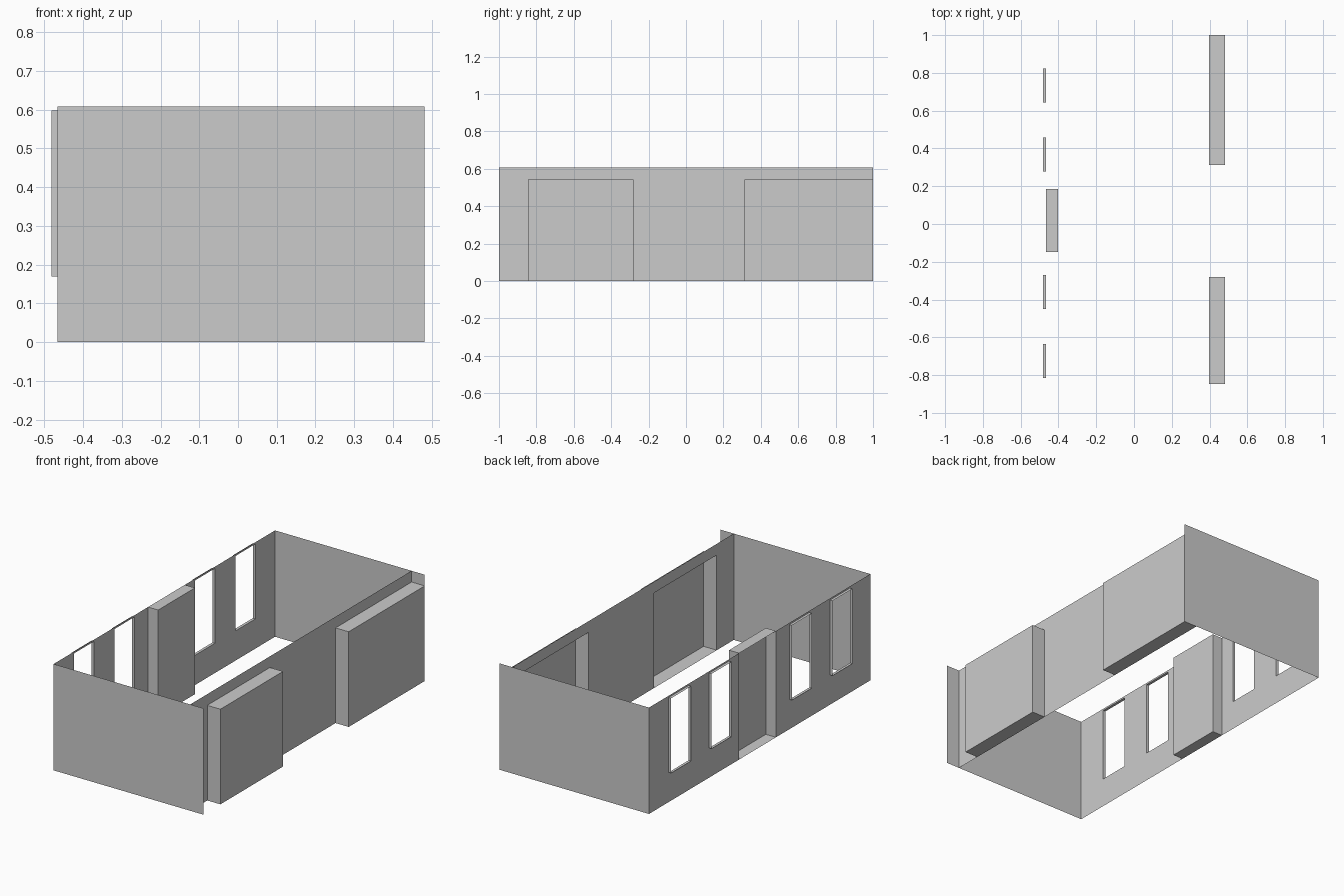
import bpy, bmesh

if "Cube" in bpy.data.objects:
    bpy.data.objects.remove(bpy.data.objects["Cube"])

H = 0.608                                   # wall height
LEFT, RIGHT, OUTER = -0.466, 0.398, 0.481   # wall planes in x


def make(name, quads):
    bm = bmesh.new()
    for q in quads:
        bm.faces.new([bm.verts.new(p) for p in q])
    bmesh.ops.remove_doubles(bm, verts=bm.verts, dist=1e-4)
    bmesh.ops.recalc_face_normals(bm, faces=bm.faces)
    me = bpy.data.meshes.new(name)
    bm.to_mesh(me)
    bm.free()
    ob = bpy.data.objects.new(name, me)
    bpy.context.collection.objects.link(ob)
    return ob


def x_rect(x, y0, y1, z0, z1):
    return [(x, y0, z0), (x, y1, z0), (x, y1, z1), (x, y0, z1)]


def y_rect(y, x0, x1, z0, z1):
    return [(x0, y, z0), (x1, y, z0), (x1, y, z1), (x0, y, z1)]


def z_rect(z, x0, x1, y0, y1):
    return [(x0, y0, z), (x1, y0, z), (x1, y1, z), (x0, y1, z)]


def side_wall(name, x, openings):
    """Thin wall in the y-z plane, left open at each (y0, y1, z0, z1)."""
    quads, y = [], -1.0
    for y0, y1, z0, z1 in sorted(openings):
        if y0 > y:
            quads.append(x_rect(x, y, y0, 0, H))
        if z0 > 0:
            quads.append(x_rect(x, y0, y1, 0, z0))
        if z1 < H:
            quads.append(x_rect(x, y0, y1, z1, H))
        y = y1
    if y < 1:
        quads.append(x_rect(x, y, 1.0, 0, H))
    make(name, quads)


def recess(name, x0, x1, opening, backed=True):
    """Sides, top and bottom from wall plane x0 to x1, optional back."""
    y0, y1, z0, z1 = opening
    quads = [z_rect(z, x0, x1, y0, y1) for z in (z0, z1)]
    quads += [y_rect(y, x0, x1, z0, z1) for y in (y0, y1) if abs(y) < 1]
    if backed:
        quads.append(x_rect(x1, y0, y1, z0, z1))
    make(name, quads)


# End walls, running on to the outer face of the niches
make("front_wall", [y_rect(-1, LEFT, OUTER, 0, H)])
make("back_wall", [y_rect(1, LEFT, OUTER, 0, H)])

# Left wall with four windows and a full-height pier
windows = [(y, y + 0.18, 0.17, 0.598) for y in (-0.815, -0.449, 0.277, 0.642)]
pier = (-0.147, 0.185, 0, H)
side_wall("left_wall", LEFT, windows + [pier])
for i, w in enumerate(windows):
    recess(f"window_reveal_{i + 1}", LEFT, -0.482, w, backed=False)
recess("wall_pier", LEFT, -0.402, pier)

# Right wall with two niches pushed outwards
niches = [(-0.846, -0.28, 0, 0.544), (0.313, 1.0, 0, 0.544)]
side_wall("right_wall", RIGHT, niches)
for i, n in enumerate(niches):
    recess(f"wall_niche_{i + 1}", RIGHT, OUTER, n)
